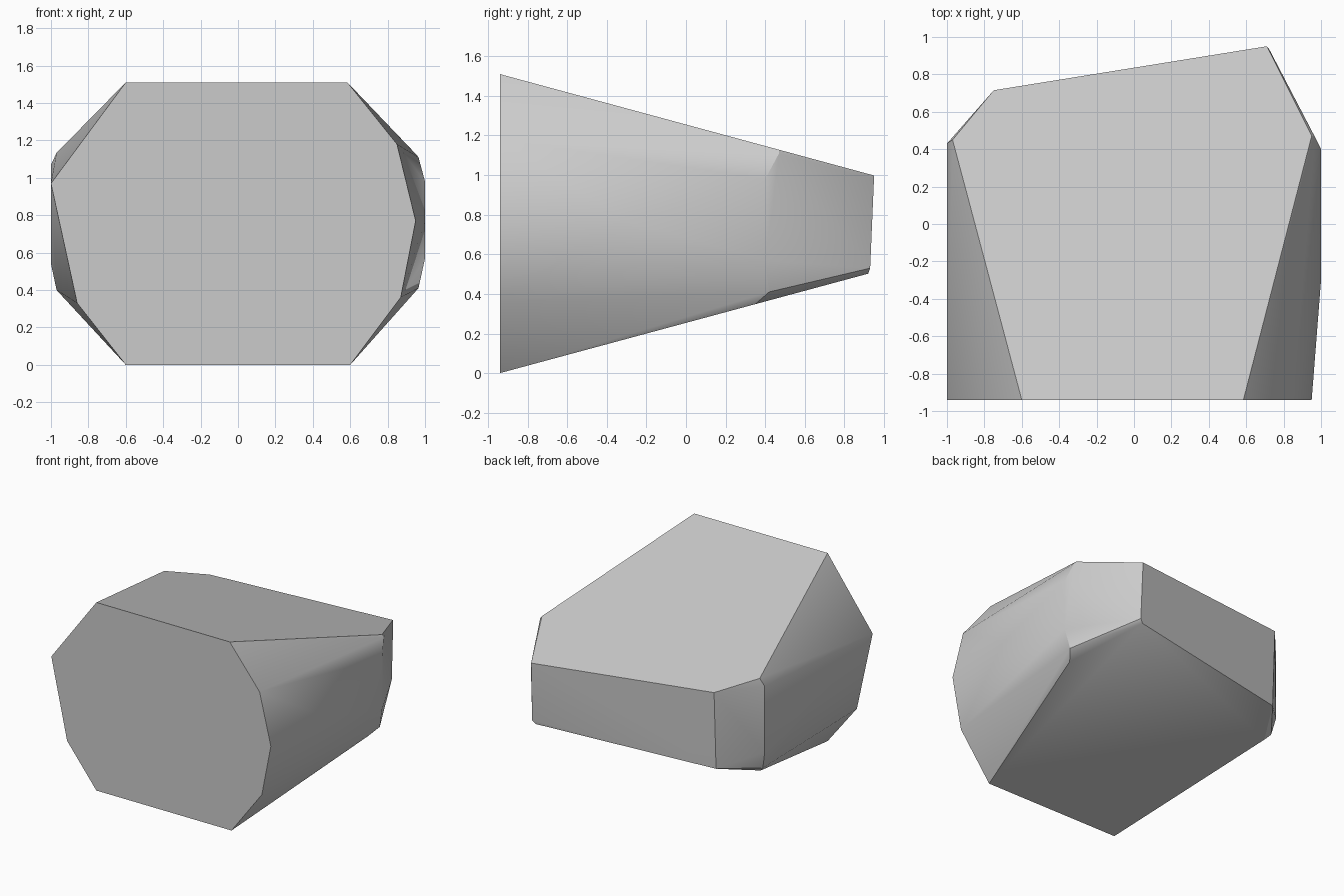
import bpy
import bmesh
import math

# Remove the default object only
default_cube = bpy.data.objects.get("Cube")
if default_cube:
    bpy.data.objects.remove(default_cube, do_unlink=True)


def make_material(name, colour):
    material = bpy.data.materials.new(name)
    material.use_nodes = True
    material.diffuse_color = colour
    shader = material.node_tree.nodes["Principled BSDF"]
    shader.inputs["Base Color"].default_value = colour
    return material


FRONT = -0.94


def top_height(y):
    """Height of the sloping upper plane."""
    return 1.51 - 0.271 * (y - FRONT)


def bottom_height(y):
    """Height of the sloping lower plane."""
    return 0.27 * (y - FRONT)


# Flat front outline, as x and z
front_outline = [(-0.6, 1.51), (0.585, 1.51), (0.85, 1.18), (0.95, 0.77),
                 (0.87, 0.36), (0.6, 0), (-0.6, 0), (-0.86, 0.33), (-1, 0.97)]

# Rear corners of the upper and lower planes, as x and y
top_rim = [(0.95, 0.47), (0.71, 0.95), (-0.75, 0.715), (-0.97, 0.45), (-0.93, 0.41)]
bottom_rim = [(0.91, 0.35), (0.69, 0.92), (-0.75, 0.69), (-0.93, 0.38)]

# Outermost corners on each flank and the short upright rear edge
flank_corners = [(0.965, 0.47, 1.11), (1, 0.4, 0.98), (1, 0.4, 0.57),
                 (0.965, 0.42, 0.41), (1, -0.3, 0.77),
                 (0.72, 0.94, 0.98), (0.715, 0.93, 0.53),
                 (-1, 0.43, 1.07), (-1, 0.43, 0.54), (-0.97, 0.41, 0.40)]

corners = [(x, FRONT, z) for x, z in front_outline]
corners += [(x, y, top_height(y)) for x, y in top_rim]
corners += [(x, y, bottom_height(y)) for x, y in bottom_rim]
corners += flank_corners

# Wrap the corners in one closed faceted shell
bm = bmesh.new()
for corner in corners:
    bm.verts.new(corner)
bmesh.ops.convex_hull(bm, input=bm.verts)
loose = [v for v in bm.verts if not v.link_faces]
bmesh.ops.delete(bm, geom=loose, context='VERTS')
bmesh.ops.dissolve_limit(bm, angle_limit=math.radians(1.5),
                         verts=bm.verts, edges=bm.edges)
bmesh.ops.recalc_face_normals(bm, faces=bm.faces)

mesh = bpy.data.meshes.new("rock")
bm.to_mesh(mesh)
bm.free()
mesh.materials.append(make_material("stone grey", (0.6, 0.6, 0.6, 1)))

rock = bpy.data.objects.new("rock", mesh)
bpy.context.collection.objects.link(rock)

# Soften the shallow edges and keep the strong ones crisp
bpy.ops.object.select_all(action='DESELECT')
rock.select_set(True)
bpy.context.view_layer.objects.active = rock
bpy.ops.object.shade_smooth_by_angle(angle=math.radians(30))
